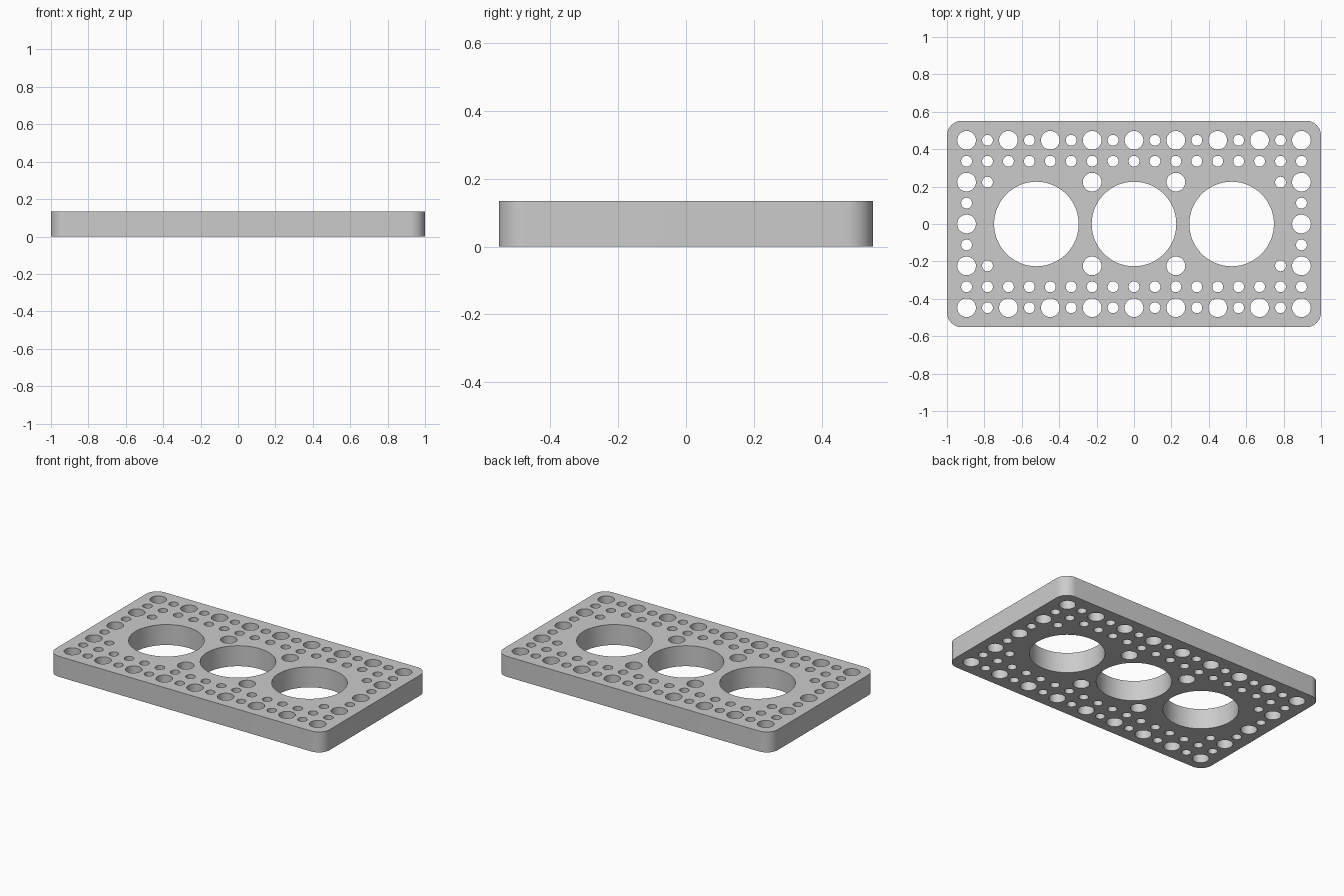
import bpy, bmesh, math

cube = bpy.data.objects.get("Cube")
if cube:
    bpy.data.objects.remove(cube, do_unlink=True)

HALF_X, HALF_Y, THICK, CORNER = 1.0, 0.552, 0.135, 0.08
PITCH = 0.1119
BIG, MEDIUM, SMALL = 0.226, 0.05, 0.029

# Single grey material
grey = bpy.data.materials.new("plain_grey")
grey.use_nodes = True
colour = (0.6, 0.6, 0.6, 1)
grey.diffuse_color = colour
grey.node_tree.nodes["Principled BSDF"].inputs["Base Color"].default_value = colour

# Flat filled outline, thickened along z
outline = bpy.data.curves.new("plate_outline", "CURVE")
outline.dimensions = "2D"
outline.fill_mode = "BOTH"
outline.extrude = THICK / 2


def add_loop(points):
    spline = outline.splines.new("POLY")
    spline.points.add(len(points) - 1)
    for point, (x, y) in zip(spline.points, points):
        point.co = (x, y, 0, 1)
    spline.use_cyclic_u = True


def arc(cx, cy, radius, start, sweep, steps):
    return [(cx + radius * math.cos(start + sweep * i / steps),
             cy + radius * math.sin(start + sweep * i / steps)) for i in range(steps + 1)]


def add_hole(x, y, radius, segments):
    add_loop(arc(x, y, radius, 0, math.tau, segments)[:-1])


# Rounded rectangle
border = []
for i, (sx, sy) in enumerate([(1, 1), (-1, 1), (-1, -1), (1, -1)]):
    border += arc(sx * (HALF_X - CORNER), sy * (HALF_Y - CORNER), CORNER,
                  i * math.pi / 2, math.pi / 2, 12)
add_loop(border)

# Three large bores
for x in (-0.522, 0, 0.522):
    add_hole(x, 0, BIG, 96)

# Hole grid in pitch units: outer rows alternate, inner rows are all small
holes = {}
for side in (-1, 1):
    for col in range(-8, 9):
        holes[col, side * 4] = SMALL if col % 2 else MEDIUM
        holes[col, side * 3] = SMALL
    for row in range(-2, 3):
        holes[side * 8, row] = SMALL if row % 2 else MEDIUM
    for row in (-2, 2):
        holes[side * 7, row] = SMALL
        holes[side * 2, row] = MEDIUM
for (col, row), radius in holes.items():
    add_hole(col * PITCH, row * PITCH, radius, 40)

# Turn the outline into a welded mesh standing on the ground
source = bpy.data.objects.new("plate_source", outline)
bpy.context.collection.objects.link(source)
graph = bpy.context.evaluated_depsgraph_get()
mesh = bpy.data.meshes.new_from_object(source.evaluated_get(graph))
bpy.data.objects.remove(source, do_unlink=True)

bm = bmesh.new()
bm.from_mesh(mesh)
bmesh.ops.remove_doubles(bm, verts=bm.verts, dist=0.0001)
bmesh.ops.translate(bm, verts=bm.verts, vec=(0, 0, THICK / 2))
bmesh.ops.recalc_face_normals(bm, faces=bm.faces)
bm.to_mesh(mesh)
bm.free()

mesh.name = "perforated_plate"
mesh.materials.clear()
mesh.materials.append(grey)
plate = bpy.data.objects.new("perforated_plate", mesh)
bpy.context.collection.objects.link(plate)

# Smooth walls, sharp rims
bpy.ops.object.select_all(action="DESELECT")
plate.select_set(True)
bpy.context.view_layer.objects.active = plate
bpy.ops.object.shade_smooth_by_angle(angle=math.radians(30))
